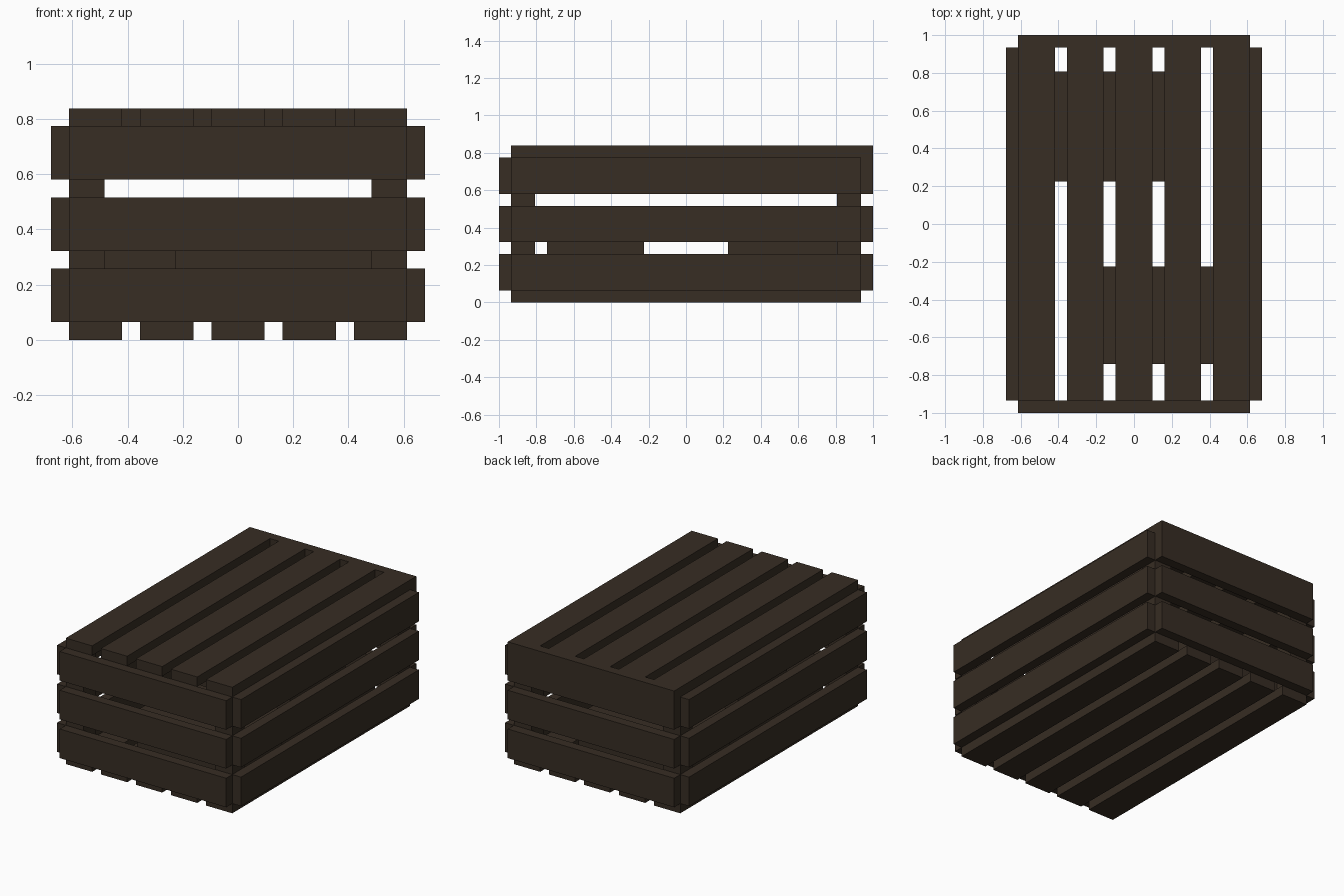
import bpy, bmesh
from mathutils import Matrix, Vector

if "Cube" in bpy.data.objects:
    bpy.data.objects.remove(bpy.data.objects["Cube"])

U = 2 / 31  # plank thickness; every size is a multiple of it

wood = bpy.data.materials.new("dark_brown_wood")
wood.diffuse_color = (0.038, 0.026, 0.017, 1)
wood.use_nodes = True
wood.node_tree.nodes["Principled BSDF"].inputs["Base Color"].default_value = wood.diffuse_color


def boxes(name, parts):
    """One object from boxes given as (x0, x1, y0, y1, z0, z1) in plank units."""
    bm = bmesh.new()
    for x0, x1, y0, y1, z0, z1 in parts:
        centre = Vector((x0 + x1, y0 + y1, z0 + z1)) * U / 2
        size = Matrix.Diagonal(((x1 - x0) * U, (y1 - y0) * U, (z1 - z0) * U, 1))
        bmesh.ops.create_cube(bm, size=1, matrix=Matrix.Translation(centre) @ size)
    mesh = bpy.data.meshes.new(name)
    bm.to_mesh(mesh)
    bm.free()
    mesh.materials.append(wood)
    obj = bpy.data.objects.new(name, mesh)
    bpy.context.collection.objects.link(obj)
    return obj


slat_x = [-9.5 + 4 * i for i in range(5)]
rows = [1, 5, 9]

# Floor and lid slats
boxes("floor_slats", [(x, x + 3, -14.5, 14.5, 0, 1) for x in slat_x])
boxes("lid_slats", [(x, x + 3, -14.5, 14.5, 12, 13) for x in slat_x])

# Wall planks; the top back plank rises to close the lid
boxes("front_planks", [(-9.5, 9.5, -15.5, -14.5, z, z + 3) for z in rows])
boxes("back_planks", [(-9.5, 9.5, 14.5, 15.5, z, z + (4 if z == 9 else 3)) for z in rows])
boxes("left_planks", [(-10.5, -9.5, -14.5, 14.5, z, z + 3) for z in rows])
boxes("right_planks", [(9.5, 10.5, -14.5, 14.5, z, z + 3) for z in rows])

# Inner corner posts
boxes("corner_posts", [(x, x + 2, y, y + 2, 1, 12)
                       for x in (-9.5, 7.5) for y in (-14.5, 12.5)])

# Boxes stored inside
boxes("inner_box_front", [(-3.5, 7.5, -11.5, -3.5, 1, 6)])
boxes("inner_box_back", [(-7.5, 3.5, 3.5, 12.5, 1, 6)])
